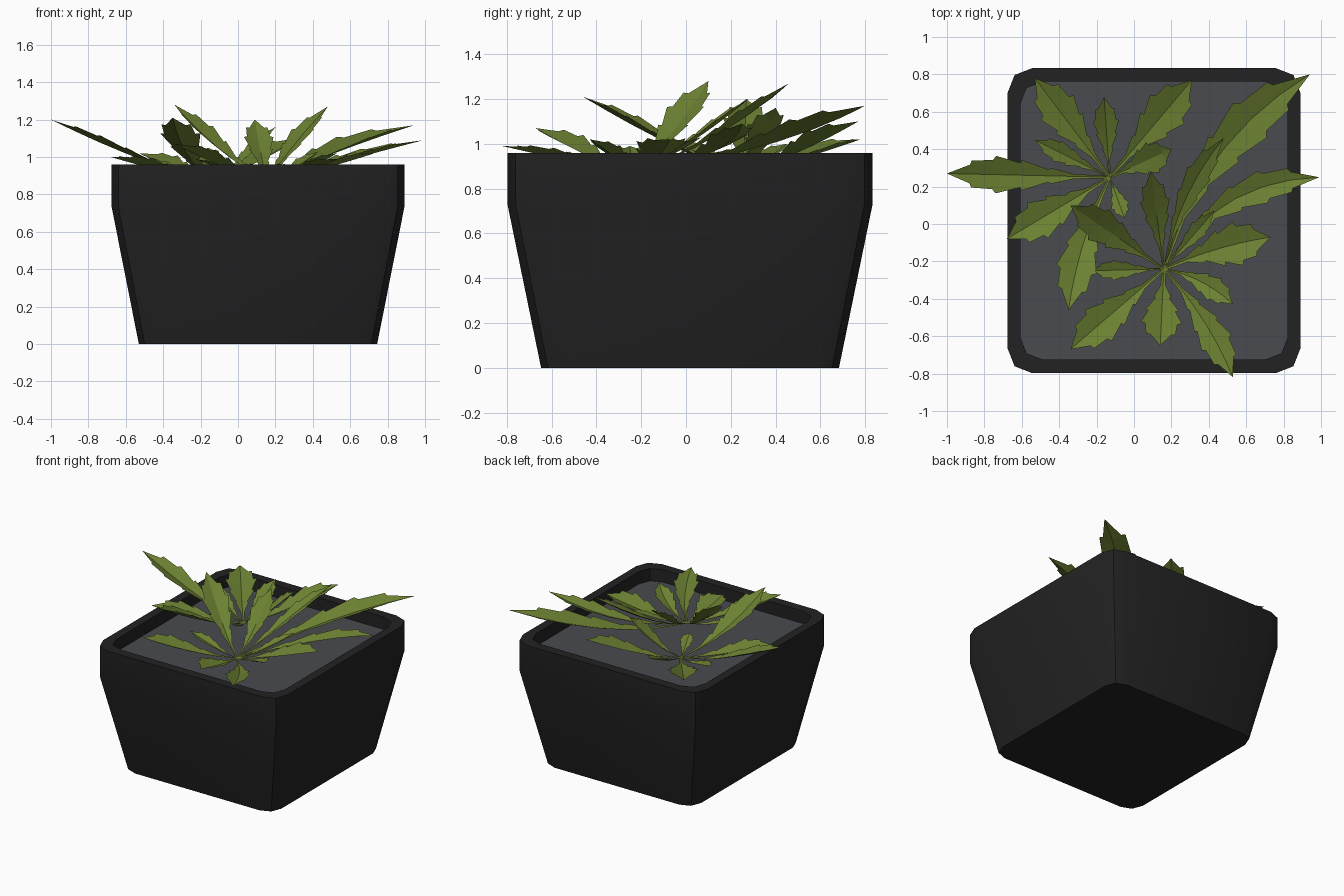
import bpy, bmesh, math
from mathutils import Vector

if "Cube" in bpy.data.objects:
    bpy.data.objects.remove(bpy.data.objects["Cube"])


def material(name, rgb):
    m = bpy.data.materials.new(name)
    m.diffuse_color = (*rgb, 1)
    m.use_nodes = True
    m.node_tree.nodes["Principled BSDF"].inputs["Base Color"].default_value = m.diffuse_color
    return m


POT = material("charcoal pot", (0.016, 0.016, 0.016))
SOIL = material("grey soil", (0.066, 0.070, 0.080))
LEAF = material("olive leaf", (0.150, 0.220, 0.032))


def finish(bm, name, mat, angle):
    mesh = bpy.data.meshes.new(name)
    bm.to_mesh(mesh)
    bm.free()
    mesh.materials.append(mat)
    ob = bpy.data.objects.new(name, mesh)
    bpy.context.collection.objects.link(ob)
    bpy.ops.object.select_all(action='DESELECT')
    ob.select_set(True)
    bpy.context.view_layer.objects.active = ob
    bpy.ops.object.shade_smooth_by_angle(angle=math.radians(angle))
    return ob


# Rounded rectangle ring: three points per corner
CX, CY = 0.107, 0.018


def ring(bm, hx, hy, z, c):
    pts = []
    for sx, sy in ((1, 1), (-1, 1), (-1, -1), (1, -1)):
        corner = [(hx, hy - c), (hx - 0.28 * c, hy - 0.28 * c), (hx - c, hy)]
        if sx * sy < 0:
            corner.reverse()
        pts += [(CX + sx * x, CY + sy * y, z) for x, y in corner]
    return [bm.verts.new(p) for p in pts]


# Pot: tapered body, straight collar, flat rim, inner wall
bm = bmesh.new()
loops = [ring(bm, *r) for r in (
    (0.637, 0.665, 0.0, 0.11), (0.782, 0.815, 0.73, 0.13), (0.782, 0.815, 0.96, 0.13),
    (0.715, 0.743, 0.96, 0.12), (0.715, 0.743, 0.85, 0.12))]
for a, b in zip(loops, loops[1:]):
    for i in range(12):
        j = (i + 1) % 12
        bm.faces.new((a[i], a[j], b[j], b[i]))
bm.faces.new(loops[0][::-1])
finish(bm, "pot", POT, 40)

# Soil surface
bm = bmesh.new()
bm.faces.new(ring(bm, 0.715, 0.743, 0.865, 0.12))
finish(bm, "soil", SOIL, 30)

# Toothed half outline: (position along the leaf, share of half width)
OUTLINE = [(0, 0.06), (0.22, 0.13), (0.36, 0.42), (0.38, 0.34), (0.54, 0.82),
           (0.55, 0.66), (0.70, 1.0), (0.72, 0.78), (0.85, 0.72), (0.86, 0.5), (1, 0)]


def leaf(bm, base, tip, half, bow):
    base, tip = Vector(base), Vector(tip)
    d = tip - base
    side = Vector((-d.y, d.x, 0)).normalized()

    def mid(t):
        p = base + d * t
        p.z = base.z + d.z * t ** 1.35
        return p + side * (bow * 4 * t * (1 - t))

    rows = []
    for t, w in OUTLINE:
        m = mid(t)
        tan = mid(min(t + 0.02, 1)) - mid(max(t - 0.02, 0))
        s = Vector((-tan.y, tan.x, 0)).normalized() * half * w
        lift = Vector((0, 0, 0.38 * half * w))
        if w == 0:
            rows.append([bm.verts.new(m)] * 3)
        else:
            # teeth lean forward past their notch
            rows.append([bm.verts.new(m + s + lift), bm.verts.new(m),
                         bm.verts.new(m - s + lift)])
    for a, b in zip(rows, rows[1:]):
        for k in (0, 1):
            vs = [a[k], a[k + 1], b[k + 1], b[k]]
            bm.faces.new(list(dict.fromkeys(vs)))


# Two rosettes: crown point, then leaves as (tip x, y, z, half width, bow)
ROSETTES = {
    "back_rosette": ((-0.13, 0.25, 0.88), [
        (-1.00, 0.27, 1.20, 0.10, 0.0), (-0.53, 0.78, 1.02, 0.11, 0.0),
        (-0.16, 0.68, 1.05, 0.07, 0.0), (0.31, 0.77, 1.10, 0.12, 0.0),
        (0.20, 0.40, 1.16, 0.09, 0.0), (-0.68, -0.08, 1.00, 0.11, 0.0),
        (-0.35, -0.46, 1.21, 0.11, -0.03), (-0.53, 0.45, 1.00, 0.06, 0.0),
        (-0.05, 0.03, 0.97, 0.05, 0.0)]),
    "front_rosette": ((0.16, -0.24, 0.88), [
        (0.94, 0.80, 1.17, 0.13, 0.13), (0.99, 0.25, 1.09, 0.09, 0.13),
        (0.09, 0.28, 1.20, 0.08, 0.0), (-0.34, 0.10, 1.28, 0.10, 0.0),
        (0.73, -0.07, 1.02, 0.12, 0.02), (0.53, -0.82, 0.99, 0.09, 0.03),
        (0.14, -0.65, 0.95, 0.11, 0.0), (-0.34, -0.67, 1.07, 0.11, 0.0),
        (-0.23, -0.25, 0.99, 0.055, 0.0), (0.53, -0.43, 1.02, 0.07, 0.03),
        (0.43, 0.07, 1.03, 0.05, 0.0), (0.48, 0.46, 1.27, 0.07, 0.05)]),
}
for name, (crown, leaves) in ROSETTES.items():
    bm = bmesh.new()
    for x, y, z, half, bow in leaves:
        leaf(bm, crown, (x, y, z), half, bow)
    bmesh.ops.recalc_face_normals(bm, faces=bm.faces)
    for f in bm.faces:  # leaves face upward
        if f.normal.z < 0:
            f.normal_flip()
    finish(bm, name, LEAF, 30)
